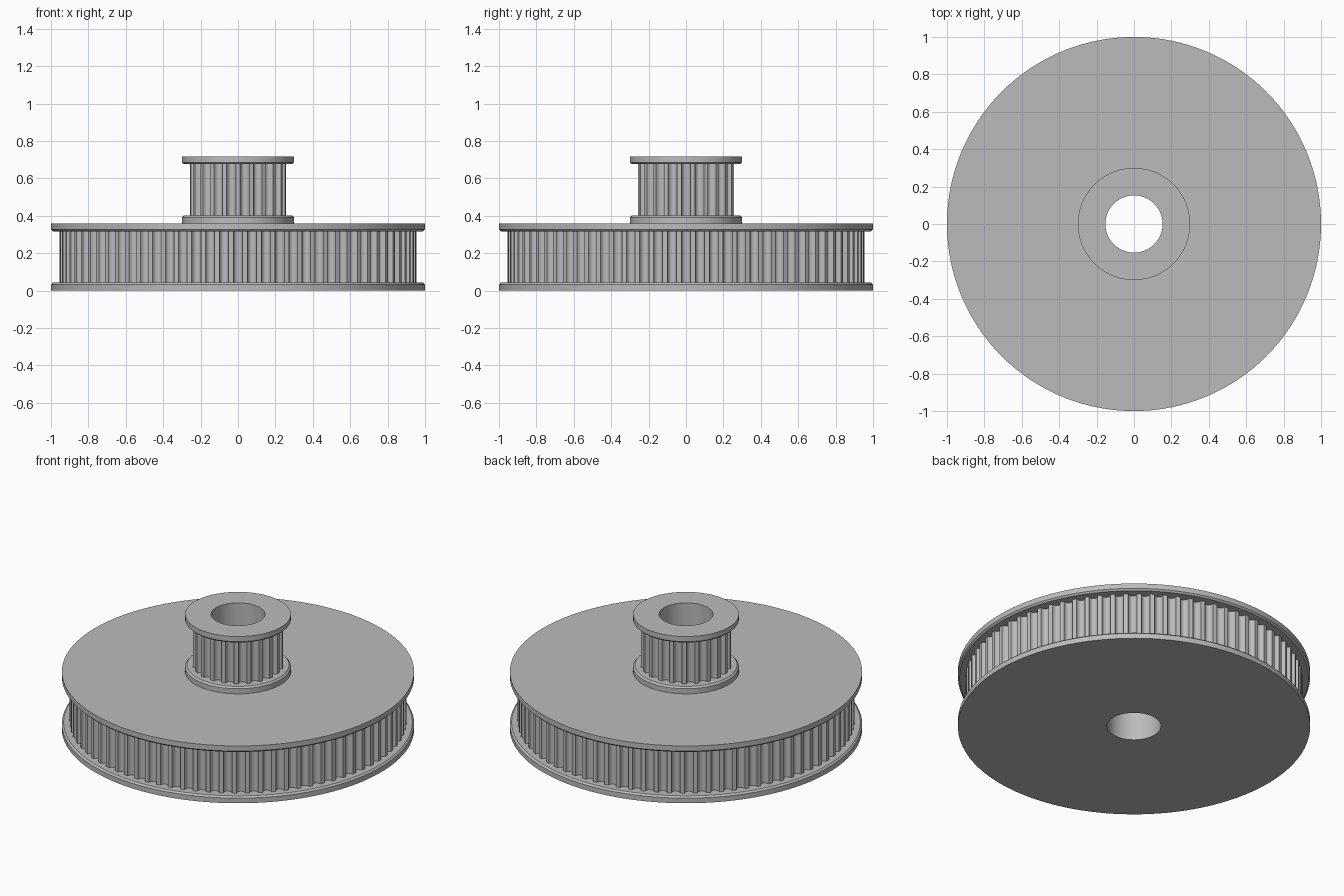
import bpy, bmesh, math

if "Cube" in bpy.data.objects:
    bpy.data.objects.remove(bpy.data.objects["Cube"])

BORE = 0.153
SEG = 128

steel = bpy.data.materials.new("grey metal")
steel.diffuse_color = (0.5, 0.5, 0.5, 1)
steel.use_nodes = True
steel.node_tree.nodes["Principled BSDF"].inputs["Base Color"].default_value = steel.diffuse_color


def finish(bm, name):
    bmesh.ops.recalc_face_normals(bm, faces=bm.faces[:])
    mesh = bpy.data.meshes.new(name)
    bm.to_mesh(mesh)
    bm.free()
    mesh.materials.append(steel)
    ob = bpy.data.objects.new(name, mesh)
    bpy.context.collection.objects.link(ob)
    bpy.ops.object.select_all(action='DESELECT')
    ob.select_set(True)
    bpy.context.view_layer.objects.active = ob
    bpy.ops.object.shade_smooth_by_angle(angle=math.radians(32))
    return ob


def bridge(bm, a, b):
    n = len(a)
    for i in range(n):
        j = (i + 1) % n
        bm.faces.new((a[i], a[j], b[j], b[i]))


def flange(name, radius, z0, z1, chamfer_top):
    """Flat ring around the bore, with its belt-side rim chamfered."""
    c = 0.010
    if chamfer_top:
        rim = [(radius, z0), (radius, z1 - c), (radius - c, z1)]
    else:
        rim = [(radius - c, z0), (radius, z0 + c), (radius, z1)]
    profile = [(BORE, z0)] + rim + [(BORE, z1)]
    bm = bmesh.new()
    rings = []
    for r, z in profile:
        rings.append([bm.verts.new((r * math.cos(2 * math.pi * i / SEG),
                                    r * math.sin(2 * math.pi * i / SEG), z))
                      for i in range(SEG)])
    for k in range(len(rings)):
        bridge(bm, rings[k], rings[(k + 1) % len(rings)])
    return finish(bm, name)


def toothed_core(name, radius, teeth, z0, z1):
    """Drum with round belt grooves between narrow teeth, lined by the bore."""
    pitch = 2 * math.pi / teeth
    half, depth, steps = 0.025, 0.028, 8
    outline = []
    for t in range(teeth):
        for s in range(steps + 1):
            a = math.pi * s / steps
            ang = t * pitch - half / radius * math.cos(a)
            r = radius - depth * math.sin(a)
            outline.append((r * math.cos(ang), r * math.sin(ang)))
    bore = [(BORE * math.cos(2 * math.pi * i / SEG),
             BORE * math.sin(2 * math.pi * i / SEG)) for i in range(SEG)]
    bm = bmesh.new()
    for loop in (outline, bore):
        bridge(bm, *[[bm.verts.new((x, y, z)) for x, y in loop]
                     for z in (z0, z1)])
    ob = finish(bm, name)
    # the bore lining faces inward, the teeth face outward
    for p in ob.data.polygons:
        c = p.center
        rad = math.hypot(c.x, c.y)
        facing = (p.normal.x * c.x + p.normal.y * c.y) / rad
        if (facing > 0) == (rad < BORE + 0.01):
            p.flip()
    return ob


def pulley(label, flange_radius, core_radius, teeth, z, height):
    t = 0.042
    flange(label + "_lower_flange", flange_radius, z, z + t, True)
    toothed_core(label + "_toothed_drum", core_radius, teeth,
                 z + t, z + height - t)
    flange(label + "_upper_flange", flange_radius, z + height - t,
           z + height, False)


# wide driven wheel below, small pulley stacked on top
pulley("large_pulley", 1.0, 0.956, 80, 0.0, 0.359)
pulley("small_pulley", 0.30, 0.257, 22, 0.359, 0.359)
